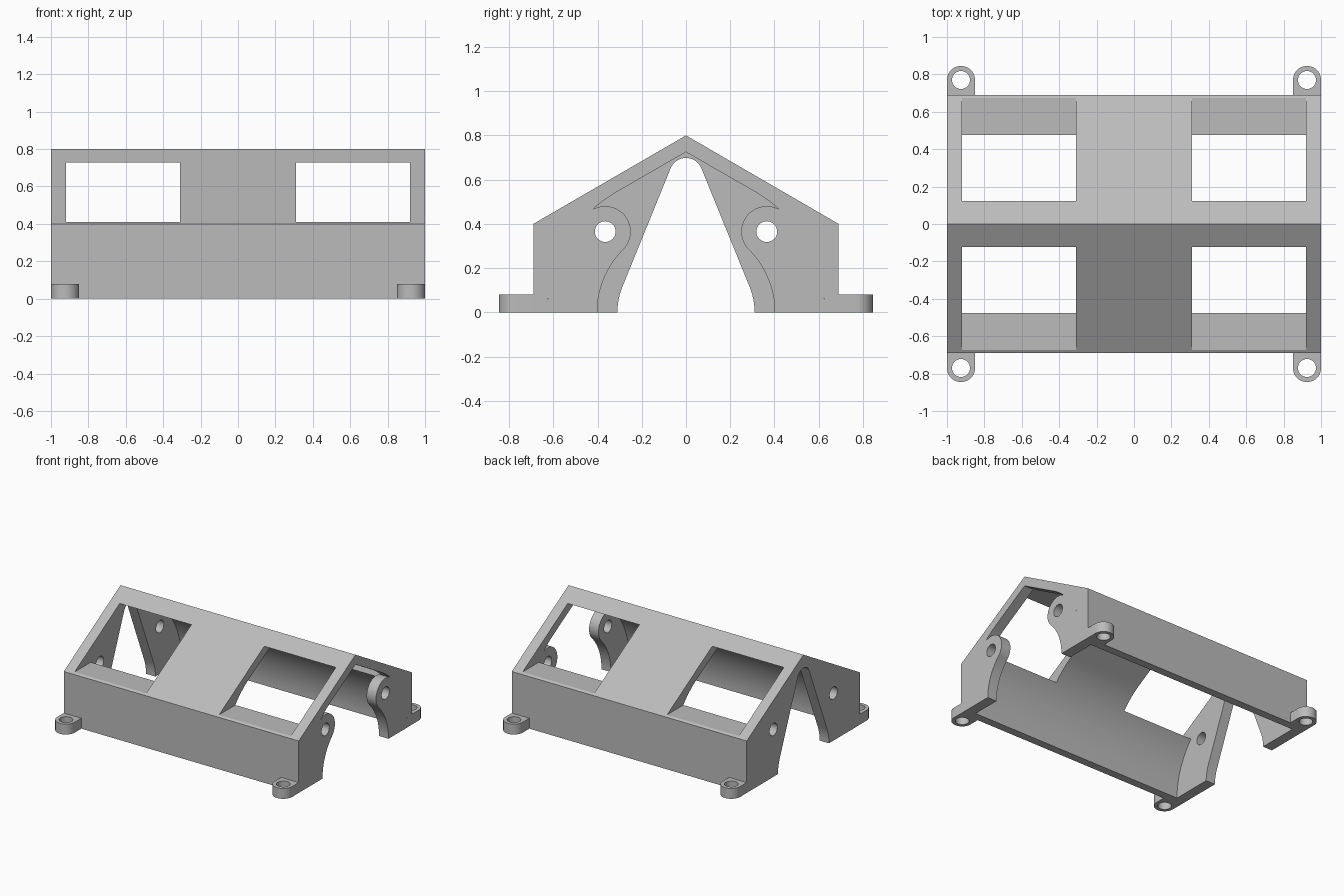
import bpy, bmesh
from math import sin, cos, radians, sqrt
from mathutils import Matrix

if "Cube" in bpy.data.objects:
    bpy.data.objects.remove(bpy.data.objects["Cube"], do_unlink=True)

GREY = (0.5, 0.5, 0.5, 1.0)
grey = bpy.data.materials.new("plain_grey")
grey.use_nodes = True
grey.diffuse_color = GREY
grey.node_tree.nodes["Principled BSDF"].inputs["Base Color"].default_value = GREY

WALL, EAVE, RIDGE = 0.69, 0.4, 0.8     # outer section
BORE = 0.628                           # inner cylinder radius
END, WIN = 0.92, 0.31                  # inner face of the ends, inner side of windows
PIN, PIN_R, LUG_R = 0.365, 0.047, 0.115


def arc(cx, cy, r, a, b, n=24):
    """Points on a circle from angle a to b, in degrees."""
    angles = [radians(a + (b - a) * i / n) for i in range(n + 1)]
    return [(cx + r * cos(t), cy + r * sin(t)) for t in angles]


def circle(cx, cy, r):
    return arc(cx, cy, r, 0, 360, 40)[:-1]


def mirrored(points):
    return [(-x, y) for x, y in reversed(points)]


def activate(obj):
    bpy.ops.object.select_all(action='DESELECT')
    obj.select_set(True)
    bpy.context.view_layer.objects.active = obj


def extrude(name, loops, start, end, along_x=True):
    """Solid from closed outlines (inner ones become holes)."""
    curve = bpy.data.curves.new(name, 'CURVE')
    curve.dimensions = '2D'
    curve.fill_mode = 'BOTH'
    curve.extrude = (end - start) / 2
    for loop in loops:
        spline = curve.splines.new('POLY')
        spline.points.add(len(loop) - 1)
        for point, (u, v) in zip(spline.points, loop):
            point.co = (u, v, 0, 1)
        spline.use_cyclic_u = True
    obj = bpy.data.objects.new(name, curve)
    bpy.context.collection.objects.link(obj)
    activate(obj)
    bpy.ops.object.convert(target='MESH')
    obj = bpy.context.view_layer.objects.active
    # Section plane is (y, z) for parts that run along x
    turn = Matrix(((0, 0, 1, 0), (1, 0, 0, 0), (0, 1, 0, 0), (0, 0, 0, 1)))
    move = Matrix.Translation((0, 0, (start + end) / 2))
    obj.data.transform(turn @ move if along_x else move)
    bm = bmesh.new()
    bm.from_mesh(obj.data)
    bmesh.ops.remove_doubles(bm, verts=bm.verts, dist=0.0001)
    bmesh.ops.recalc_face_normals(bm, faces=bm.faces)
    bm.to_mesh(obj.data)
    bm.free()
    obj.data.materials.clear()
    obj.data.materials.append(grey)
    return obj


def cut(obj, cutter):
    mod = obj.modifiers.new("cut", 'BOOLEAN')
    mod.operation = 'DIFFERENCE'
    mod.solver = 'EXACT'
    mod.object = cutter
    activate(obj)
    bpy.ops.object.modifier_apply(modifier=mod.name)
    bpy.data.objects.remove(cutter, do_unlink=True)


parts = []
outer = [(-WALL, 0), (-WALL, EAVE), (0, RIDGE), (WALL, EAVE), (WALL, 0)]

# Gabled shell with a bore that is tangent to the roof underside
half = arc(0, 0, BORE, 0, 60, 32)
inner = half + [(0, BORE / cos(radians(30)))] + mirrored(half)
shell = extrude("roof_shell", [outer + inner], -END, 1)
parts.append(shell)

# Window openings straight through both roof slopes
opening = [(-1, 0.41), (1, 0.41), (1, 0.728), (-1, 0.728)]
for start, end in ((-END - 0.00005, -WIN), (WIN, END)):
    cut(shell, extrude("window_cutter", [opening], start, end))

# Closed end wall with tapered arch and pin holes
leg = arc(0, 0, 0.31, 0, 24, 8)
arch = leg + arc(0, 0.623, 0.075, 22, 158) + mirrored(leg)
pins = [circle(s * PIN, PIN, PIN_R) for s in (1, -1)]
parts.append(extrude("end_wall", [outer + arch] + pins, -1, -END))

# Pin lugs at the open end
reach = PIN * sqrt(2)
lug = (arc(0, 0, reach - LUG_R, 0, 45)
       + arc(PIN, PIN, LUG_R, 225, 59.5, 32)[1:]
       + arc(0, 0, BORE, 47.6, 0))
for side, outline, hole in (("back", lug, pins[0]), ("front", mirrored(lug), pins[1])):
    parts.append(extrude(side + "_pin_lug", [outline, hole], END, 1))

# Screw feet at the four corners
for sx, lr in ((1, "left"), (-1, "right")):
    for sy, fb in ((1, "back"), (-1, "front")):
        x, y, r = sx * 0.925, sy * 0.77, 0.075
        tab = [(x + r, sy * WALL)] + arc(x, y, r, 0, sy * 180) + [(x - r, sy * WALL)]
        parts.append(extrude(f"{fb}_{lr}_foot", [tab, circle(x, y, 0.048)], 0, 0.08, False))

for part in parts:
    activate(part)
    bpy.ops.object.shade_smooth_by_angle(angle=radians(25))
